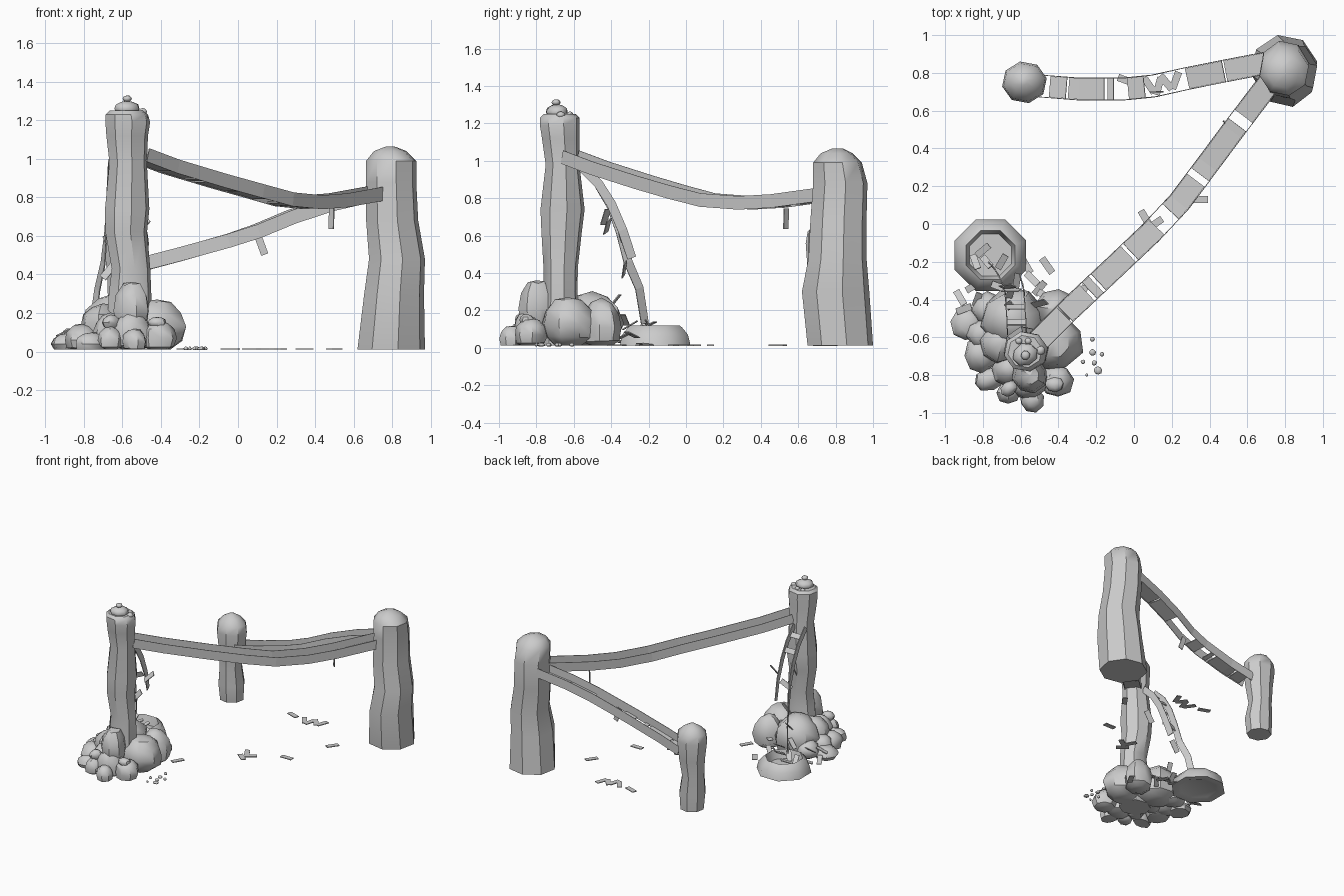
import bpy, bmesh, math, random
from mathutils import Vector, Matrix

random.seed(4)
UP = Vector((0, 0, 1))


def finish(name, bm, smooth=None):
    bmesh.ops.recalc_face_normals(bm, faces=bm.faces)
    me = bpy.data.meshes.new(name)
    bm.to_mesh(me)
    bm.free()
    ob = bpy.data.objects.new(name, me)
    bpy.context.collection.objects.link(ob)
    if smooth:
        bpy.ops.object.select_all(action='DESELECT')
        ob.select_set(True)
        bpy.context.view_layer.objects.active = ob
        bpy.ops.object.shade_smooth_by_angle(angle=math.radians(smooth))
    return ob


def loft(bm, rings):
    """Skin equal-length rings of points and cap both ends."""
    vs = [[bm.verts.new(p) for p in r] for r in rings]
    n = len(vs[0])
    for a, b in zip(vs, vs[1:]):
        for i in range(n):
            bm.faces.new((a[i], a[(i + 1) % n], b[(i + 1) % n], b[i]))
    bm.faces.new(vs[0])
    bm.faces.new(vs[-1])


def post(name, rings, n=8):
    """Crooked column; each ring is x, y, z, rx, ry."""
    bm = bmesh.new()
    out = []
    for x, y, z, rx, ry in rings:
        out.append([Vector((x + 1.02 * rx * math.cos(a), y + 1.02 * ry * math.sin(a), z))
                    for a in [(i + .25) * math.tau / n for i in range(n)]])
    loft(bm, out)
    finish(name, bm, 40)


def rock(bm, x, y, z, rx, ry, rz, floor=0.012):
    """Lumpy low sphere, flattened where it meets the ground."""
    m = Matrix.Translation((x, y, z)) @ Matrix.Rotation(random.random(), 4, 'Z')
    vs = bmesh.ops.create_uvsphere(bm, u_segments=8, v_segments=6, radius=1)['verts']
    for v in vs:
        k = random.uniform(.93, 1.06)
        v.co = m @ Vector((v.co.x * rx * k, v.co.y * ry * k, v.co.z * rz * k))
        v.co.z = max(v.co.z, floor)


def cut(path, t0, t1):
    """Part of a polyline between two length fractions."""
    p = [Vector(q) for q in path]
    d = [0]
    for a, b in zip(p, p[1:]):
        d.append(d[-1] + (b - a).length)

    def at(s):
        for i in range(len(p) - 1):
            if s <= d[i + 1] + 1e-6:
                return p[i].lerp(p[i + 1], (s - d[i]) / (d[i + 1] - d[i]))
        return p[-1]
    s0, s1 = t0 * d[-1], t1 * d[-1]
    return [at(s0)] + [q for q, s in zip(p, d) if s0 + .005 < s < s1 - .005] + [at(s1)]


def strip(bm, path, w, h, off=0, drop=0):
    """Sweep a w x h half-size rectangle along a path, shifted sideways and down."""
    p = [Vector(q) for q in path]
    rings = []
    for i, q in enumerate(p):
        t = (p[min(i + 1, len(p) - 1)] - p[max(i - 1, 0)]).normalized()
        s = t.cross(UP).normalized()
        u = s.cross(t)
        c = q + s * off - u * drop
        rings.append([c + s * a * w + u * b * h for a, b in ((-1, -1), (1, -1), (1, 1), (-1, 1))])
    loft(bm, rings)


def board(bm, x, y, z, ang, l=.095, w=.038, tilt=0, roll=0):
    """Loose board; ang is its heading, tilt lifts one end (degrees)."""
    m = (Matrix.Translation((x, y, z)) @ Matrix.Rotation(math.radians(ang), 4, 'Z')
         @ Matrix.Rotation(math.radians(-tilt), 4, 'Y') @ Matrix.Rotation(math.radians(roll), 4, 'X')
         @ Matrix.Diagonal((l, w, .006, 1)))
    bmesh.ops.create_cube(bm, size=1, matrix=m)


def bridge(name, path, half, spans):
    bm = bmesh.new()
    for s in (-1, 1):
        strip(bm, path, .002, .036, s * half)
    finish(name + "_side_bands", bm)
    bm = bmesh.new()
    for a, b in spans:
        strip(bm, cut(path, a, b), half - .003, .004, 0, .027)
    finish(name + "_deck_boards", bm)


# Three crooked posts
post("post_front_left", [
    (-.57, -.67, .012, .12, .11), (-.56, -.67, .3, .11, .09), (-.555, -.67, .43, .1, .092),
    (-.58, -.665, .62, .108, .108), (-.575, -.66, .74, .115, .118), (-.57, -.66, .98, .097, .09),
    (-.575, -.67, 1.12, .108, .1), (-.572, -.675, 1.19, .116, .106), (-.577, -.675, 1.23, .11, .105),
    (-.577, -.675, 1.25, .09, .085)])
post("post_back_right", [
    (.795, .825, .012, .175, .175), (.81, .80, .3, .155, .18), (.825, .81, .48, .145, .155),
    (.80, .815, .68, .135, .15), (.795, .825, .88, .13, .145), (.795, .81, .99, .13, .13),
    (.79, .805, 1.04, .085, .085), (.79, .81, 1.065, .02, .03)])
post("post_back_left", [
    (-.58, .75, .012, .09, .09), (-.58, .745, .14, .1, .1), (-.59, .75, .28, .085, .085),
    (-.58, .75, .42, .1, .1), (-.58, .75, .56, .118, .11), (-.58, .75, .62, .11, .1),
    (-.585, .755, .665, .065, .06), (-.585, .755, .69, .02, .02)])

# Sagging bridges with gaps where boards are missing
long_path = [(-.51, -.62, 1.02), (-.35, -.46, .96), (-.1, -.225, .885), (.09, -.045, .832),
             (.24, .115, .79), (.39, .315, .775), (.52, .49, .785), (.74, .78, .825)]
bridge("long_bridge", long_path, .06,
       [(0, .11), (.115, .2), (.21, .235), (.245, .36), (.37, .47), (.53, .64),
        (.66, .83), (.86, 1)])
short_path = [(-.49, .73, .455), (-.3, .715, .505), (-.05, .715, .575), (.1, .73, .625),
              (.28, .77, .7), (.48, .81, .765), (.74, .86, .825)]
bridge("short_bridge", short_path, .058,
       [(.03, .1), (.11, .26), (.275, .3), (.36, .43), (.62, .78), (.79, 1)])

# Boards dangling from the bridges
bm = bmesh.new()
board(bm, .485, .535, .69, 45, .11, .035, 88, 0)
board(bm, .12, .70, .555, 0, .11, .038, -70, 90)
finish("dangling_boards", bm)
# the second dangling board faces the front, matching the short bridge

# Fallen boards lying on the ground
bm = bmesh.new()
for x, y, a in [(-.04, .76, -20), (.08, .735, -55), (.13, .73, 75), (.17, .75, -50), (.22, .76, 70),
                (.06, .03, -60), (.11, 0, 35), (.07, -.05, -40), (.345, .13, 0), (.5, .49, 55),
                (-.46, -.22, -55), (-.28, -.37, 60)]:
    board(bm, x, y, .014, a)
finish("fallen_boards", bm)

# Broken hanging ladder
left = [(-.67, -.57, .98), (-.675, -.47, .88), (-.68, -.4, .76), (-.685, -.35, .62),
        (-.70, -.31, .46), (-.73, -.25, .32), (-.755, -.22, .13)]
right = [(-.57, -.57, .98), (-.575, -.47, .88), (-.58, -.4, .77), (-.585, -.34, .63), (-.6, -.29, .48)]
bm = bmesh.new()
strip(bm, left, .003, .025)
strip(bm, right, .003, .025)
finish("ladder_sides", bm)
bm = bmesh.new()
for x, y, z, a, l, t, r in [(-.62, -.52, .92, 0, .1, 0, -45), (-.625, -.44, .83, 0, .1, 0, -55),
                            (-.50, -.42, .65, 15, .1, 45, 40), (-.66, -.43, .70, 40, .09, 65, 0),
                            (-.67, -.33, .42, 10, .1, 50, 60), (-.65, -.35, .60, 0, .1, 25, -70)]:
    board(bm, x, y, z, a, l, .04, t, r)
finish("ladder_rungs", bm)

# Hollow mound under the ladder
bm = bmesh.new()
prof = [(.14, .02), (.16, .012), (.205, .012), (.19, .07), (.155, .11), (.14, .12), (.12, .05)]
loft(bm, [[Vector((-.76 + r * math.cos((i + .5) * math.tau / 8), -.165 + r * math.sin((i + .5) * math.tau / 8), z))
           for i in range(8)] for r, z in prof])
finish("hollow_mound", bm, 45)

# Splintered boards around the mound
bm = bmesh.new()
for x, y, z, a, t in [(-.92, -.39, .05, -60, 20), (-.9, -.45, .1, 20, 25), (-.83, -.4, .1, 70, 35),
                      (-.8, -.14, .1, 40, 20), (-.78, -.2, .12, -50, 40), (-.84, -.2, .1, -70, 30),
                      (-.7, -.2, .12, 60, 25), (-.72, -.33, .15, -20, 40), (-.62, -.3, .12, 80, 30),
                      (-.54, -.29, .07, -45, 20), (-.5, -.34, .06, 50, 20), (-.47, -.38, .12, -30, 15),
                      (-.57, -.22, .02, -60, 5), (-.66, -.38, .25, 70, 50), (-.85, -.33, .04, 30, 15)]:
    board(bm, x, y, z, a, .09, .036, t)
finish("splintered_boards", bm)

# Rock pile around the front post
bm = bmesh.new()
for r in [(-.55, -.80, .21, .095, .095, .16), (-.42, -.63, .13, .16, .15, .145),
          (-.42, -.45, .11, .12, .11, .15), (-.64, -.5, .13, .17, .17, .165),
          (-.88, -.53, .04, .09, .09, .06), (-.81, -.69, .06, .09, .1, .08),
          (-.76, -.82, .04, .09, .06, .06), (-.66, -.89, .06, .07, .06, .07),
          (-.54, -.93, .05, .065, .07, .07), (-.41, -.83, .07, .09, .09, .09),
          (-.70, -.63, .13, .12, .11, .12), (-.66, -.77, .1, .09, .09, .1),
          (-.77, -.45, .07, .09, .09, .08), (-.55, -.84, .09, .11, .09, .12),
          (-.8, -.58, .07, .09, .08, .08), (-.66, -.87, .15, .05, .04, .04),
          (-.42, -.85, .15, .05, .04, .03)]:
    rock(bm, *r)
finish("rock_pile", bm, 40)

# Pebbles on the ground and a small stack on the front post
bm = bmesh.new()
for x, y, s in [(-.22, -.61, .013), (-.22, -.68, .018), (-.17, -.69, .012), (-.19, -.775, .022),
                (-.25, -.8, .008), (-.21, -.735, .014), (-.27, -.73, .012)]:
    rock(bm, x, y, .015, s, s, .011, .008)
finish("ground_pebbles", bm, 60)
bm = bmesh.new()
for r in [(-.575, -.69, 1.262, .07, .06, .04), (-.575, -.695, 1.312, .025, .024, .017),
          (-.495, -.67, 1.245, .025, .025, .018), (-.61, -.62, 1.25, .018, .018, .013),
          (-.56, -.62, 1.25, .018, .018, .013)]:
    rock(bm, *r)
finish("top_stones", bm, 60)
